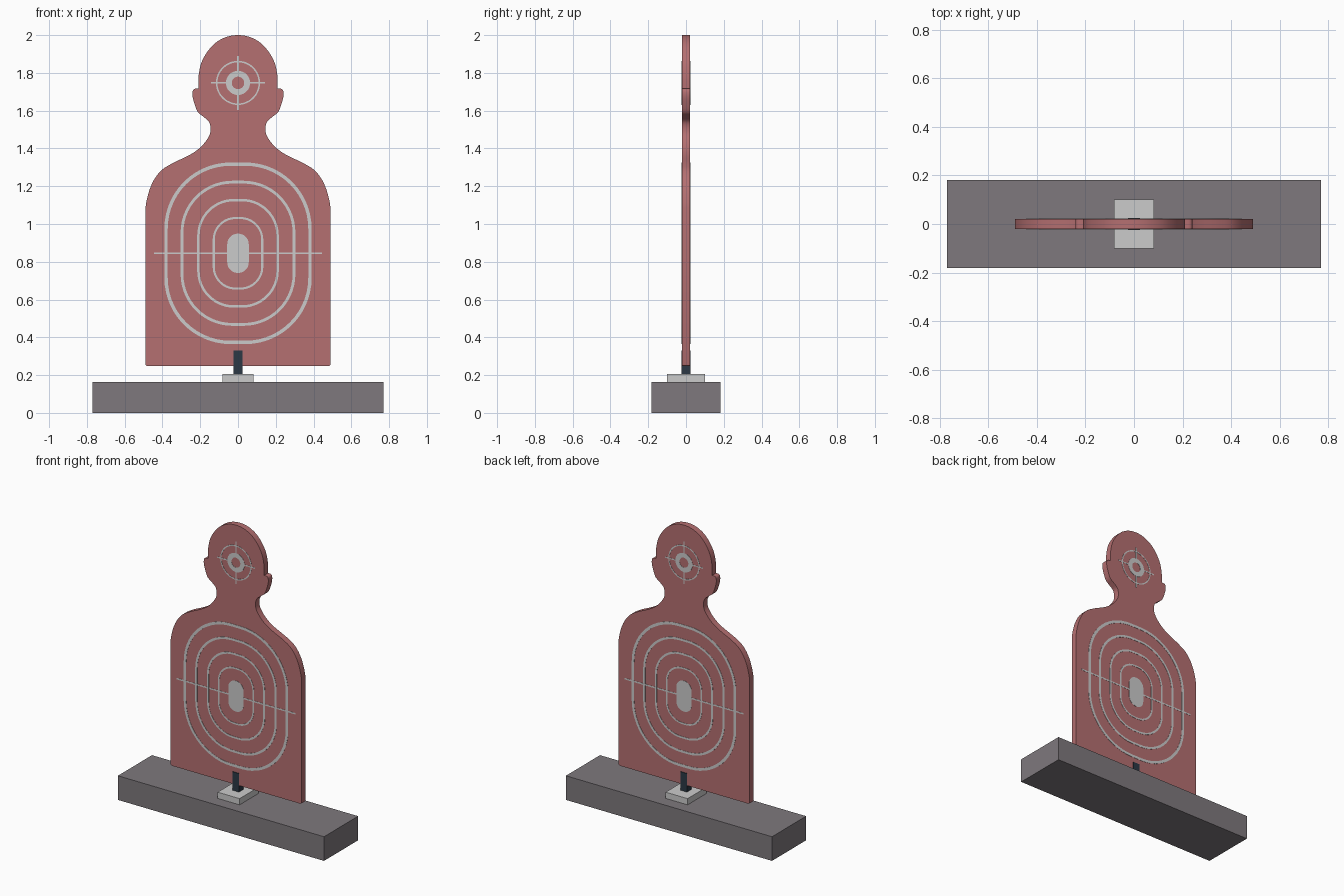
import bpy, bmesh
from math import cos, sin, pi, radians
from mathutils import Vector

if "Cube" in bpy.data.objects:
    bpy.data.objects.remove(bpy.data.objects["Cube"])


def material(name, rgb):
    m = bpy.data.materials.new(name)
    m.diffuse_color = (*rgb, 1)
    m.use_nodes = True
    m.node_tree.nodes["Principled BSDF"].inputs["Base Color"].default_value = m.diffuse_color
    return m


RED = material("red_board", (0.46, 0.16, 0.165))
DARK = material("dark_base", (0.21, 0.19, 0.205))
STEEL = material("steel_plate", (0.56, 0.56, 0.56))
BLACK = material("black_post", (0.025, 0.04, 0.06))


def finish(name, bm, mat=None, smooth=False):
    bmesh.ops.recalc_face_normals(bm, faces=bm.faces)
    me = bpy.data.meshes.new(name)
    bm.to_mesh(me)
    bm.free()
    ob = bpy.data.objects.new(name, me)
    bpy.context.collection.objects.link(ob)
    if mat:
        me.materials.append(mat)
    if smooth:
        bpy.ops.object.select_all(action='DESELECT')
        ob.select_set(True)
        bpy.context.view_layer.objects.active = ob
        bpy.ops.object.shade_smooth_by_angle(angle=radians(35))
    return ob


def box(name, x0, x1, y, z0, z1, mat=None):
    bm = bmesh.new()
    bmesh.ops.create_cube(bm, size=1)
    for v in bm.verts:
        v.co = ((x0 + x1) / 2 + v.co.x * (x1 - x0), v.co.y * 2 * y,
                (z0 + z1) / 2 + v.co.z * (z1 - z0))
    return finish(name, bm, mat)


def prism(name, outer, d, inner=None, mat=None):
    """Extrude an (x, z) outline to y = -d..d, optionally with a matching hole."""
    bm = bmesh.new()
    n = len(outer)

    def loop(pts, y):
        return [bm.verts.new((x, y, z)) for x, z in pts]

    def bridge(a, b):
        for i in range(n):
            j = (i + 1) % n
            bm.faces.new((a[i], a[j], b[j], b[i]))

    front, back = loop(outer, -d), loop(outer, d)
    bridge(front, back)
    if inner:
        in_front, in_back = loop(inner, -d), loop(inner, d)
        bridge(in_front, in_back)
        bridge(front, in_front)
        bridge(back, in_back)
    else:
        bm.faces.new(front)
        bm.faces.new(back)
    return finish(name, bm, mat, True)


def spline(pts, steps=5):
    """Smooth curve through pts[1:-1]; the end points only steer the tangents."""
    p = [Vector(q) for q in pts]
    out = []
    for a, b, c, d in zip(p, p[1:], p[2:], p[3:]):
        for s in range(steps):
            t = s / steps
            out.append(0.5 * (2 * b + (c - a) * t + (2 * a - 5 * b + 4 * c - d) * t * t
                              + (3 * b - a - 3 * c + d) * t ** 3))
    return [tuple(v) for v in out]


def rounded(hx, hz, r, cz, seg=14):
    """Rounded rectangle outline centred on x = 0."""
    pts = []
    for q, (sx, sz) in enumerate(((1, 1), (-1, 1), (-1, -1), (1, -1))):
        for i in range(seg + 1):
            a = (q + i / seg) * pi / 2
            pts.append((sx * (hx - r) + r * cos(a), cz + sz * (hz - r) + r * sin(a)))
    return pts


def circle(r, cz, n=48):
    return [(r * cos(2 * pi * i / n), cz + r * sin(2 * pi * i / n)) for i in range(n)]


# base, mounting plate and post
box("base", -0.77, 0.77, 0.182, 0, 0.163, DARK)
box("mounting_plate", -0.082, 0.082, 0.1, 0.163, 0.205, STEEL)
box("post", -0.024, 0.024, 0.025, 0.205, 0.33, BLACK)

# silhouette board: right half mirrored to the left
body = spline([(0.49, 0.97), (0.49, 1.085), (0.463, 1.196), (0.415, 1.275), (0.35, 1.32),
               (0.257, 1.365), (0.198, 1.407), (0.156, 1.46), (0.145, 1.50), (0.153, 1.54),
               (0.183, 1.568), (0.212, 1.592), (0.23, 1.635), (0.241, 1.68),
               (0.236, 1.712), (0.21, 1.717), (0.19, 1.715)])
head = spline([(0.21, 1.64), (0.21, 1.717), (0.208, 1.79), (0.188, 1.868), (0.135, 1.945),
               (0.07, 1.987), (0, 2.0), (-0.07, 1.987)])
half = [(0.478, 0.247), (0.487, 0.25), (0.49, 0.259)] + body + head
prism("board", half + [(0, 2.0)] + [(-x, z) for x, z in reversed(half)], 0.021, mat=RED)

# body rings, showing on both faces of the board
MARK = 0.0225
CZ = 0.845
for i, (hx, hz, w) in enumerate(((0.39, 0.481, 0.018), (0.304, 0.384, 0.015),
                                 (0.216, 0.288, 0.013), (0.134, 0.192, 0.011))):
    r = hx * 0.9
    prism(f"body_ring_{i + 1}", rounded(hx, hz, r, CZ), MARK,
          rounded(hx - w, hz - w, r - w, CZ))
prism("body_centre", rounded(0.057, 0.104, 0.056, CZ), MARK)
box("body_line", -0.445, 0.445, MARK - 0.0004, CZ - 0.005, CZ + 0.005)

# head rings and cross hairs
HZ = 1.747
prism("head_ring_outer", circle(0.117, HZ), MARK, circle(0.109, HZ))
prism("head_ring_inner", circle(0.064, HZ), MARK, circle(0.033, HZ))
for s, side in ((1, "a"), (-1, "b")):
    lo, hi = sorted((s * 0.06, s * 0.143))
    box(f"head_line_across_{side}", lo, hi, MARK - 0.0004, HZ - 0.004, HZ + 0.004)
    box(f"head_line_upright_{side}", -0.004, 0.004, MARK - 0.0004, HZ + lo, HZ + hi)
